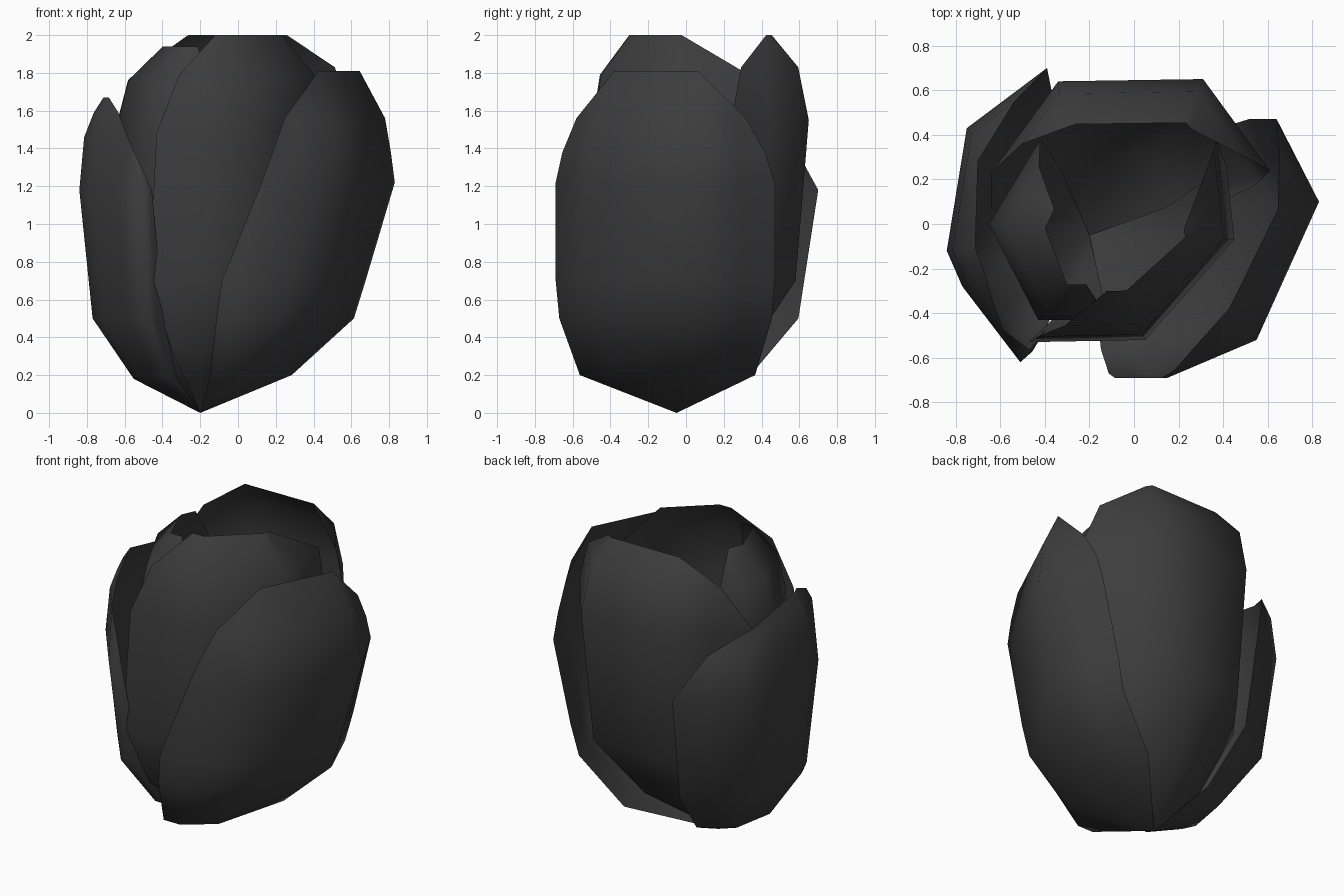
import bpy
import bmesh

cube = bpy.data.objects.get("Cube")
if cube:
    bpy.data.objects.remove(cube)

# One dark grey colour for the whole bud
grey = bpy.data.materials.new("dark_grey")
grey.use_nodes = True
colour = (0.046, 0.046, 0.046, 1)
grey.diffuse_color = colour
shader = next(n for n in grey.node_tree.nodes if n.type == "BSDF_PRINCIPLED")
shader.inputs["Base Color"].default_value = colour
shader.inputs["Roughness"].default_value = 0.8

BASE_X, BASE_Y = -0.2, -0.05


def point_on_plan(plan, t):
    """Point on the plan polyline, t counted in corners."""
    i = min(int(t), len(plan) - 2)
    f = t - i
    (ax, ay), (bx, by) = plan[i], plan[i + 1]
    return ax + (bx - ax) * f, ay + (by - ay) * f


def petal(name, plan, rows):
    """Loft a sheet from the base: each row is
    (height, x scale, y scale, start of arc, end of arc)."""
    bm = bmesh.new()
    last = len(plan) - 1
    columns = 2 * last + 1
    grid = []
    for z, sx, sy, start, end in [(0, 0, 0, 0, last)] + rows:
        line = []
        for c in range(columns):
            # Corners stay in place; columns beyond the arc gather at its ends
            t = min(max(c / 2, start), end)
            x, y = point_on_plan(plan, t)
            line.append(bm.verts.new((BASE_X + (x - BASE_X) * sx,
                                      BASE_Y + (y - BASE_Y) * sy, z)))
        grid.append(line)
    for low, high in zip(grid, grid[1:]):
        for c in range(columns - 1):
            bm.faces.new((low[c], low[c + 1], high[c + 1], high[c]))
    # Close the root and the gathered columns
    bmesh.ops.remove_doubles(bm, verts=bm.verts, dist=0.0005)
    for face in bm.faces:
        face.smooth = True
    mesh = bpy.data.meshes.new(name)
    bm.to_mesh(mesh)
    bm.free()
    mesh.materials.append(grey)
    obj = bpy.data.objects.new(name, mesh)
    bpy.context.collection.objects.link(obj)
    return obj


# Outer petal wrapping the front and the +x side
petal("outer_left_petal",
      [(-0.09, -0.69), (0.15, -0.69), (0.55, -0.52), (0.83, 0.1), (0.64, 0.47)],
      [(0.2, 0.47, 0.8, 0, 4),
       (0.5, 0.79, 0.97, 0, 4),
       (0.7, 0.85, 1, 0.1, 4),
       (1.22, 1, 1, 0.9, 4),
       (1.38, 0.98, 0.97, 1.1, 3.9),
       (1.56, 0.95, 0.9, 1.3, 3.7),
       (1.81, 0.82, 0.75, 2.05, 3)])

# Outer petal wrapping the -x side, its front edge tucked under the next petal
petal("outer_right_petal",
      [(-0.39, 0.7), (-0.75, 0.43), (-0.84, -0.12), (-0.77, -0.28),
       (-0.51, -0.62), (-0.42, -0.54)],
      [(0.18, 0.55, 0.5, 0, 5),
       (0.5, 0.89, 0.86, 0, 5),
       (1.18, 1, 1, 0, 4.6),
       (1.46, 0.96, 0.95, 0.45, 3.65),
       (1.59, 0.88, 0.9, 1.2, 3.3),
       (1.67, 0.8, 0.83, 2, 2.5)])

# Tall petal at the back
petal("back_petal",
      [(-0.68, 0.08), (-0.64, 0.23), (-0.34, 0.64), (0.31, 0.65),
       (0.61, 0.24), (0.6, 0.1)],
      [(0.3, 0.55, 0.52, 0, 5),
       (0.7, 0.92, 0.9, 0, 4.3),
       (1.55, 1, 1, 1, 4),
       (1.83, 0.95, 0.92, 1.4, 3.8),
       (2, 0.85, 0.72, 2.1, 3.1)])

# Tall petal in the middle of the front, leaning inwards
petal("front_petal",
      [(-0.47, -0.53), (0.05, -0.52), (0.45, -0.07), (0.4, 0.4)],
      [(0.33, 0.55, 0.75, 0, 2.4),
       (0.7, 1, 1, 0, 2.7),
       (1.48, 0.95, 0.95, 0.05, 3),
       (1.79, 0.93, 0.85, 0.29, 3),
       (2, 0.66, 0.53, 0.75, 2.15)])

# Inner petal on the -x side
petal("inner_right_petal",
      [(-0.42, 0.38), (-0.65, 0), (-0.43, -0.43), (-0.1, -0.43)],
      [(0.3, 0.55, 0.65, 0, 3),
       (0.7, 0.92, 0.95, 0, 3),
       (1.5, 1, 1, 0, 3),
       (1.76, 0.85, 0.87, 0.2, 2.9),
       (1.94, 0.44, 0.58, 0.6, 2.6)])
